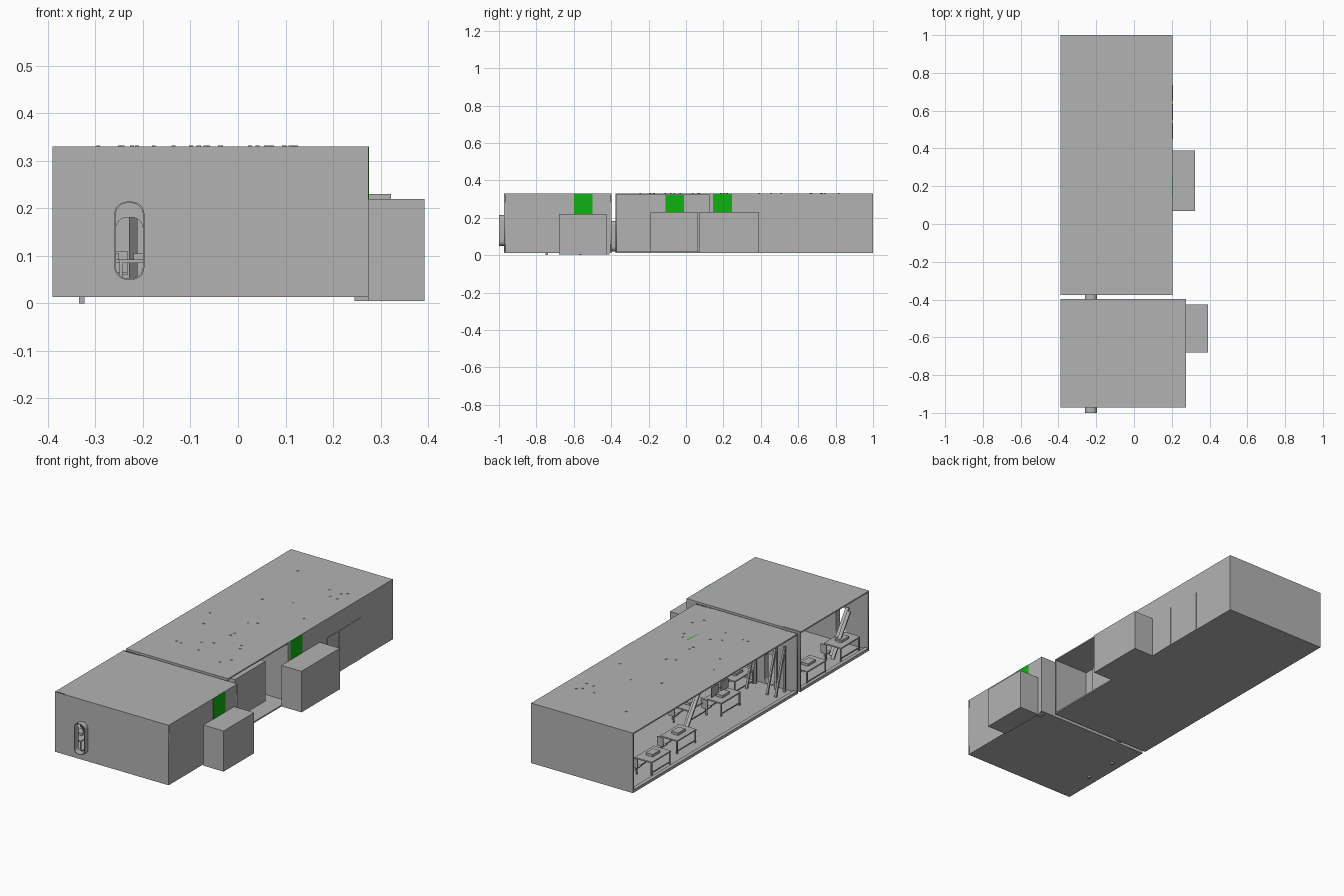
import bpy, math, random
from mathutils import Vector

cube = bpy.data.objects.get("Cube")
if cube:
    bpy.data.objects.remove(cube, do_unlink=True)


def material(name, rgb):
    m = bpy.data.materials.new(name)
    m.use_nodes = True
    m.diffuse_color = (*rgb, 1)
    m.node_tree.nodes["Principled BSDF"].inputs["Base Color"].default_value = (*rgb, 1)
    return m


GREY = material("plain grey", (0.45, 0.45, 0.45))
GREEN = material("door green", (0.004, 0.45, 0.005))


def box(name, x, y, z, mat=GREY):
    """Axis-aligned block from three (low, high) ranges."""
    bpy.ops.mesh.primitive_cube_add(size=1, location=[sum(r) / 2 for r in (x, y, z)])
    ob = bpy.context.object
    ob.name = name
    ob.scale = [r[1] - r[0] for r in (x, y, z)]
    bpy.ops.object.transform_apply(location=False, rotation=False, scale=True)
    ob.data.materials.append(mat)
    return ob


def bar(name, start, end, width, depth):
    """Straight rectangular bar between two points."""
    a, b = Vector(start), Vector(end)
    h = (b - a).length / 2
    ob = box(name, (-width / 2, width / 2), (-depth / 2, depth / 2), (-h, h))
    ob.location = (a + b) / 2
    ob.rotation_euler = (b - a).to_track_quat('Z', 'Y').to_euler()
    return ob


def slot(x0, x1, z0, z1, r):
    """Rounded rectangle outline."""
    pts = []
    corners = [(x1 - r, z1 - r), (x0 + r, z1 - r), (x0 + r, z0 + r), (x1 - r, z0 + r)]
    for i, (cx, cz) in enumerate(corners):
        for k in range(7):
            a = math.pi / 2 * (i + k / 6)
            pts.append((cx + r * math.cos(a), cz + r * math.sin(a)))
    return pts


def pierced(name, outlines, y0, y1):
    """Upright slab with an outer outline and a hole, thick along y."""
    cu = bpy.data.curves.new(name, 'CURVE')
    cu.dimensions = '2D'
    cu.fill_mode = 'BOTH'
    cu.extrude = (y1 - y0) / 2
    for pts in outlines:
        sp = cu.splines.new('POLY')
        sp.points.add(len(pts) - 1)
        for p, (x, z) in zip(sp.points, pts):
            p.co = (x, z, 0, 1)
        sp.use_cyclic_u = True
    ob = bpy.data.objects.new(name, cu)
    bpy.context.collection.objects.link(ob)
    ob.rotation_euler.x = math.pi / 2
    ob.location.y = (y0 + y1) / 2
    bpy.ops.object.select_all(action='DESELECT')
    ob.select_set(True)
    bpy.context.view_layer.objects.active = ob
    bpy.ops.object.convert(target='MESH')
    ob = bpy.context.object
    ob.data.materials.clear()
    ob.data.materials.append(GREY)
    return ob


def rect(x0, x1, z0, z1):
    return [(x0, z0), (x1, z0), (x1, z1), (x0, z1)]


T = 0.007
LEFT, FRONT_X, BACK_X = -0.39, 0.275, 0.205
LOW, HIGH = 0.013, 0.33
FY0, FY1, BY0, BY1 = -0.972, -0.397, -0.377, 1.0
AX, AY = 0.005, 0.125          # alcove wall and alcove end

# Floors and roofs
for label, x1, y0, y1 in (("front", FRONT_X, FY0, FY1), ("back", BACK_X, BY0, BY1)):
    box(label + "_floor", (LEFT, x1), (y0, y1), (LOW, LOW + T))
    box(label + "_roof", (LEFT, x1), (y0, y1), (HIGH - T, HIGH))
    box(label + "_sill", (LEFT, LEFT + 0.02), (y0 + T, y1 - T), (LOW + T, LOW + 0.015))

# End walls pierced by passages
outer = slot(-0.26, -0.197, 0.05, 0.214, 0.026)
inner = slot(-0.26, -0.197, 0.02, 0.184, 0.026)
pierced("front_wall", [rect(LEFT, FRONT_X, LOW, HIGH), outer], FY0, FY0 + T)
pierced("front_room_rear_wall", [rect(LEFT, FRONT_X, LOW, HIGH), inner], FY1 - T, FY1)
pierced("back_room_front_wall", [rect(LEFT, BACK_X, LOW, HIGH), inner], BY0, BY0 + T)
pierced("entry_collar", [outer, slot(-0.257, -0.2, 0.053, 0.211, 0.024)], -1.0, FY0 + T)
pierced("link_collar", [inner, slot(-0.257, -0.2, 0.023, 0.181, 0.024)], FY1 - T, BY0 + T)
box("rear_wall", (LEFT, BACK_X), (BY1 - T, BY1), (LOW, HIGH))

# Side walls, with the recessed alcove under the roof
box("front_side_wall", (FRONT_X - T, FRONT_X), (FY0, FY1), (LOW, HIGH))
box("back_side_wall", (BACK_X - T, BACK_X), (AY, BY1), (LOW, HIGH))
box("alcove_wall", (AX - T, AX), (BY0, AY), (LOW, HIGH))
box("alcove_end_wall", (AX - T, BACK_X), (AY, AY + T), (LOW, HIGH))

# Annexes and the green doors above them
for label, x, depth, y0, y1, z0, z1, d0, d1 in (
        ("front", FRONT_X, 0.117, -0.68, -0.425, 0.005, 0.22, -0.6, -0.5),
        ("alcove", AX, 0.11, -0.19, 0.065, LOW, 0.23, -0.11, -0.01),
        ("back", BACK_X, 0.117, 0.07, 0.39, LOW, 0.23, 0.145, 0.245)):
    box(label + "_annex", (x, x + depth), (y0, y1), (z0, z1))
    box(label + "_door", (x - T - 0.001, x + 0.001), (d0, d1), (z1, HIGH), GREEN)

# Thin panels on the outer walls
for i in range(3):
    y = 0.45 + i * 0.1
    box("side_panel", (BACK_X, BACK_X + 0.002), (y, y + 0.085), (LOW, 0.23))
for x, z in (((-0.3, -0.14), (0.018, 0.1)), ((-0.38, -0.32), (0.1, 0.2)),
             ((-0.045, 0.0), (0.295, HIGH))):
    box("rear_panel", x, (BY1 - 0.001, BY1), z)

# Small roof fittings and floor feet
random.seed(4)
for i in range(24):
    x, y = random.uniform(-0.33, 0.15), random.uniform(-0.3, 0.9)
    box("roof_fitting", (x, x + 0.008), (y, y + 0.008), (HIGH, HIGH + 0.002))
for x, y in ((-0.335, -0.75), (-0.335, -0.57)):
    box("foot", (x, x + 0.012), (y, y + 0.012), (0, LOW))
box("front_corner_foot", (0.245, 0.275), (-0.44, -0.41), (0.005, LOW))


def chair(x, y, way):
    z = LOW + T
    box("chair_seat", (x - 0.018, x + 0.018), (y - 0.018, y + 0.018), (z + 0.04, z + 0.045))
    box("chair_back", (x - 0.018, x + 0.018), (y + way * 0.018 - 0.002, y + way * 0.018 + 0.002),
        (z + 0.045, z + 0.09))
    box("chair_post", (x - 0.003, x + 0.003), (y - 0.003, y + 0.003), (z, z + 0.04))


def table(x, y, w=0.1, d=0.16):
    z = LOW + T
    box("table_top", (x - w / 2, x + w / 2), (y - d / 2, y + d / 2), (z + 0.065, z + 0.072))
    for sx in (-1, 1):
        for sy in (-1, 1):
            lx, ly = x + sx * (w / 2 - 0.004), y + sy * (d / 2 - 0.004)
            box("table_leg", (lx - 0.003, lx + 0.003), (ly - 0.003, ly + 0.003), (z, z + 0.066))
        lx = x + sx * (w / 2 - 0.004)
        box("table_rail", (lx - 0.002, lx + 0.002), (y - d / 2, y + d / 2), (z + 0.012, z + 0.016))
    box("table_case", (x - 0.02, x + 0.02), (y - 0.03, y + 0.03), (z + 0.072, z + 0.085))
    chair(x + 0.02, y + d / 2 + 0.025, 1)


# Furniture
for x, y in ((-0.31, 0.72), (-0.27, 0.45), (-0.2, -0.02), (-0.11, -0.26), (-0.12, 0.14),
             (-0.33, -0.55), (-0.31, -0.86)):
    table(x, y)
for y in (-0.06, 0.02):
    box("monitor", (-0.185, -0.18), (y - 0.03, y + 0.03), (0.1, 0.15))

# Leaning screens and standing racks
for x, y in ((-0.22, 0.33), (-0.19, 0.29), (-0.31, -0.78), (-0.28, -0.81)):
    bar("leaning_screen", (x, y, LOW + T), (x, y - 0.14, 0.22), 0.018, 0.008)
for x in (-0.34, -0.29, -0.17):
    box("rack_post", (x, x + 0.01), (-0.35, -0.34), (LOW + T, 0.26))
    bar("rack_brace", (x + 0.005, -0.27, LOW + T), (x + 0.005, -0.34, 0.24), 0.01, 0.01)
for z in (0.08, 0.14, 0.2):
    box("rack_shelf", (-0.16, -0.06), (-0.365, -0.335), (z, z + 0.006))
